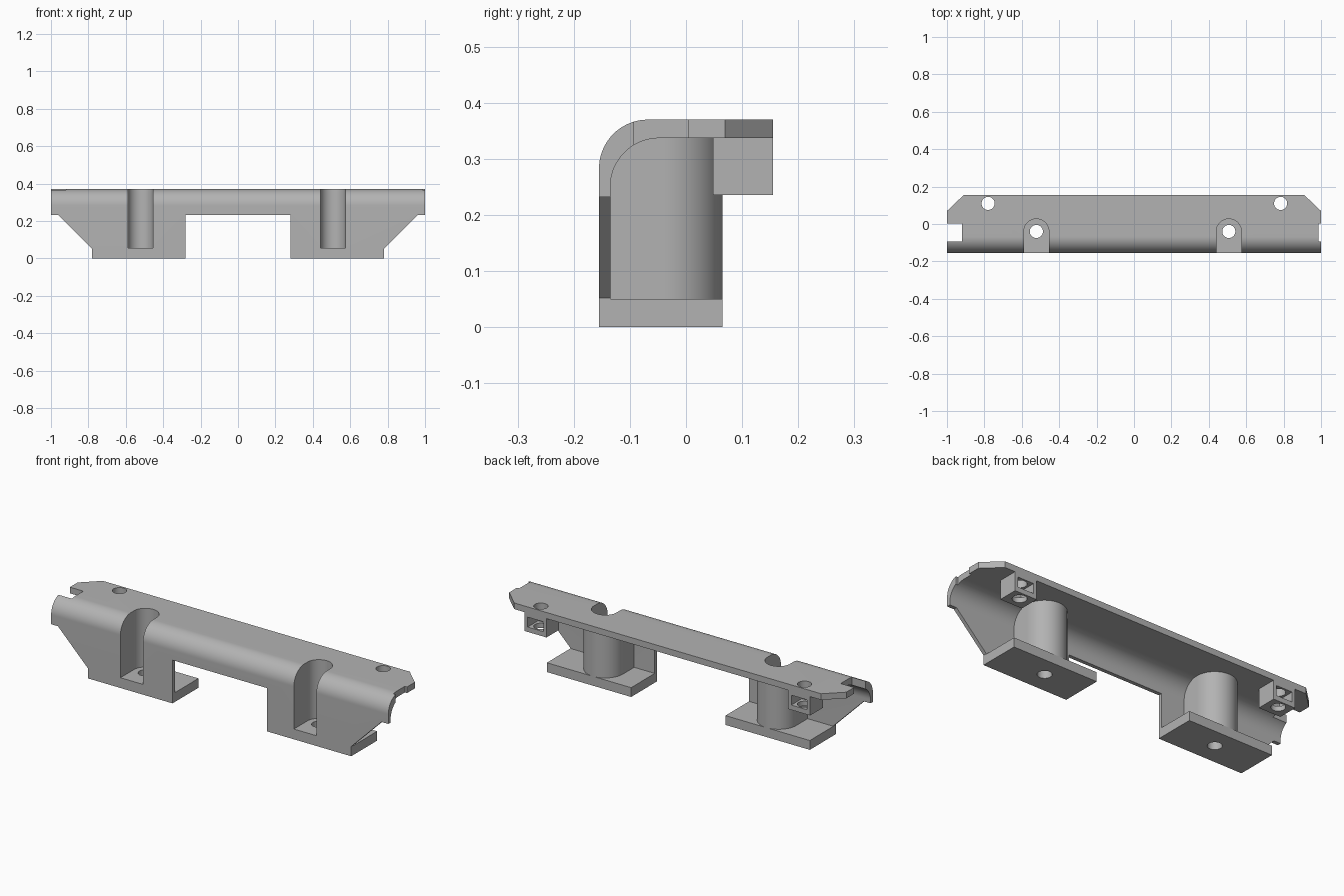
import bpy, bmesh
from math import pi, cos, sin, radians

cube = bpy.data.objects.get("Cube")
if cube:
    bpy.data.objects.remove(cube, do_unlink=True)

grey = bpy.data.materials.new("plain grey")
grey.use_nodes = True
COLOUR = (0.45, 0.45, 0.45, 1)
grey.diffuse_color = COLOUR
grey.node_tree.nodes["Principled BSDF"].inputs["Base Color"].default_value = COLOUR

PLACE = {"x": lambda a, b, t: (t, a, b),
         "y": lambda a, b, t: (a, t, b),
         "z": lambda a, b, t: (a, b, t)}


def prism(name, pts, axis, lo, hi):
    """Extrude a flat outline along one axis."""
    bm = bmesh.new()
    ends = [[bm.verts.new(PLACE[axis](a, b, t)) for a, b in pts] for t in (lo, hi)]
    bm.faces.new(ends[0])
    bm.faces.new(ends[1])
    n = len(pts)
    for i in range(n):
        j = (i + 1) % n
        bm.faces.new((ends[0][i], ends[0][j], ends[1][j], ends[1][i]))
    bmesh.ops.recalc_face_normals(bm, faces=bm.faces)
    mesh = bpy.data.meshes.new(name)
    bm.to_mesh(mesh)
    bm.free()
    mesh.materials.append(grey)
    ob = bpy.data.objects.new(name, mesh)
    bpy.context.collection.objects.link(ob)
    return ob


def box(name, x, y, z):
    return prism(name, [(x[0], y[0]), (x[1], y[0]), (x[1], y[1]), (x[0], y[1])], "z", *z)


def arc(cx, cy, r, a0, a1, n):
    return [(cx + r * cos(a0 + (a1 - a0) * i / n), cy + r * sin(a0 + (a1 - a0) * i / n))
            for i in range(n + 1)]


def hole(x, y, r, lo, hi):
    return prism("hole_cutter", arc(x, y, r, 0, 2 * pi, 40)[:-1], "z", lo, hi)


def u_shape(name, x, y, r, front, lo, hi):
    """Half-round column with straight sides running to the front."""
    return prism(name, [(x + r, front)] + arc(x, y, r, 0, pi, 32) + [(x - r, front)], "z", lo, hi)


def boolean(ob, tools, operation="DIFFERENCE"):
    for tool in tools:
        mod = ob.modifiers.new("cut", "BOOLEAN")
        mod.operation = operation
        mod.solver = "EXACT"
        mod.object = tool
        bpy.context.view_layer.update()
        graph = bpy.context.evaluated_depsgraph_get()
        mesh = bpy.data.meshes.new_from_object(ob.evaluated_get(graph))
        ob.modifiers.clear()
        ob.data = mesh
        bpy.data.objects.remove(tool, do_unlink=True)


FRONT, BACK, TOP, UNDER, WALL = -0.155, 0.155, 0.37, 0.337, -0.135
FOOT_BACK = 0.065
R = 0.087
parts = []

# Rail: rounded hook section with a front skirt
outer = arc(FRONT + R, TOP - R, R, pi, pi / 2, 20)
inner = arc(WALL + R, UNDER - R, R, pi / 2, pi, 20)
rail = prism("rail", [(FRONT, 0)] + outer + [(BACK, TOP), (BACK, UNDER)] + inner + [(WALL, 0)],
             "x", -1, 1)
cuts = [box("cutter", (-0.28, 0.28), (-0.3, 0.3), (-0.1, 0.232))]
for s in (-1, 1):
    skirt = [(1.1, -0.1), (0.78, -0.1), (0.78, 0.052), (0.96, 0.232), (1.1, 0.232)]
    corner = [(0.9, 0.165), (1.01, 0.06), (1.1, 0.3)]
    cuts.append(prism("cutter", [(s * a, b) for a, b in skirt], "y", -0.3, 0.3))
    cuts.append(prism("cutter", [(s * a, b) for a, b in corner], "z", 0.3, 0.5))
# End notches, deep on the right end and shallow on the left
cuts.append(box("cutter", (-1.1, -0.92), (-0.093, 0.004), (0.25, 0.5)))
cuts.append(box("cutter", (0.987, 1.1), (-0.093, 0.004), (0.25, 0.5)))
boolean(rail, cuts)
parts.append(rail)

for side, s, screw_x, clip_x in (("right", -1, -0.522, -0.78), ("left", 1, 0.507, 0.784)):
    screw_y, clip_y = -0.04, 0.11

    # Foot plate with a screw hole
    foot = box(side + "_foot", sorted((s * 0.28, s * 0.78)), (WALL, FOOT_BACK), (0, 0.05))
    boolean(foot, [hole(screw_x, screw_y, 0.035, -0.1, 0.2)])

    # Screw boss, trimmed to the rounded section, with an open slot
    boss = u_shape(side + "_boss", screw_x, screw_y, 0.105, WALL - 0.002, 0.045, UNDER + 0.003)
    limit = prism("limit", [(FRONT, -0.1)] + outer + [(BACK, TOP), (BACK, -0.1)], "x", -1.1, 1.1)
    boolean(boss, [limit], "INTERSECT")
    boolean(boss, [u_shape("slot", screw_x, screw_y, 0.067, -0.3, 0.055, 0.6),
                   hole(screw_x, screw_y, 0.035, -0.1, 0.2)])
    boolean(rail, [u_shape("slot", screw_x, screw_y, 0.067, -0.3, 0.055, 0.6),
                   hole(clip_x, clip_y, 0.035, 0.2, 0.5)])

    # Nut holder under the back edge with an open pocket
    block = box(side + "_nut_holder", (clip_x - 0.065, clip_x + 0.065), (0.048, BACK), (0.236, UNDER))
    boolean(block, [box("pocket", (clip_x - 0.047, clip_x + 0.047), (0.065, 0.2), (0.262, 0.315)),
                    hole(clip_x, clip_y, 0.035, 0.1, 0.5)])
    parts += [foot, boss, block]

# Smooth the round surfaces, keep edges crisp
bpy.ops.object.select_all(action="DESELECT")
for ob in parts:
    ob.select_set(True)
bpy.context.view_layer.objects.active = rail
bpy.ops.object.shade_smooth_by_angle(angle=radians(30))
